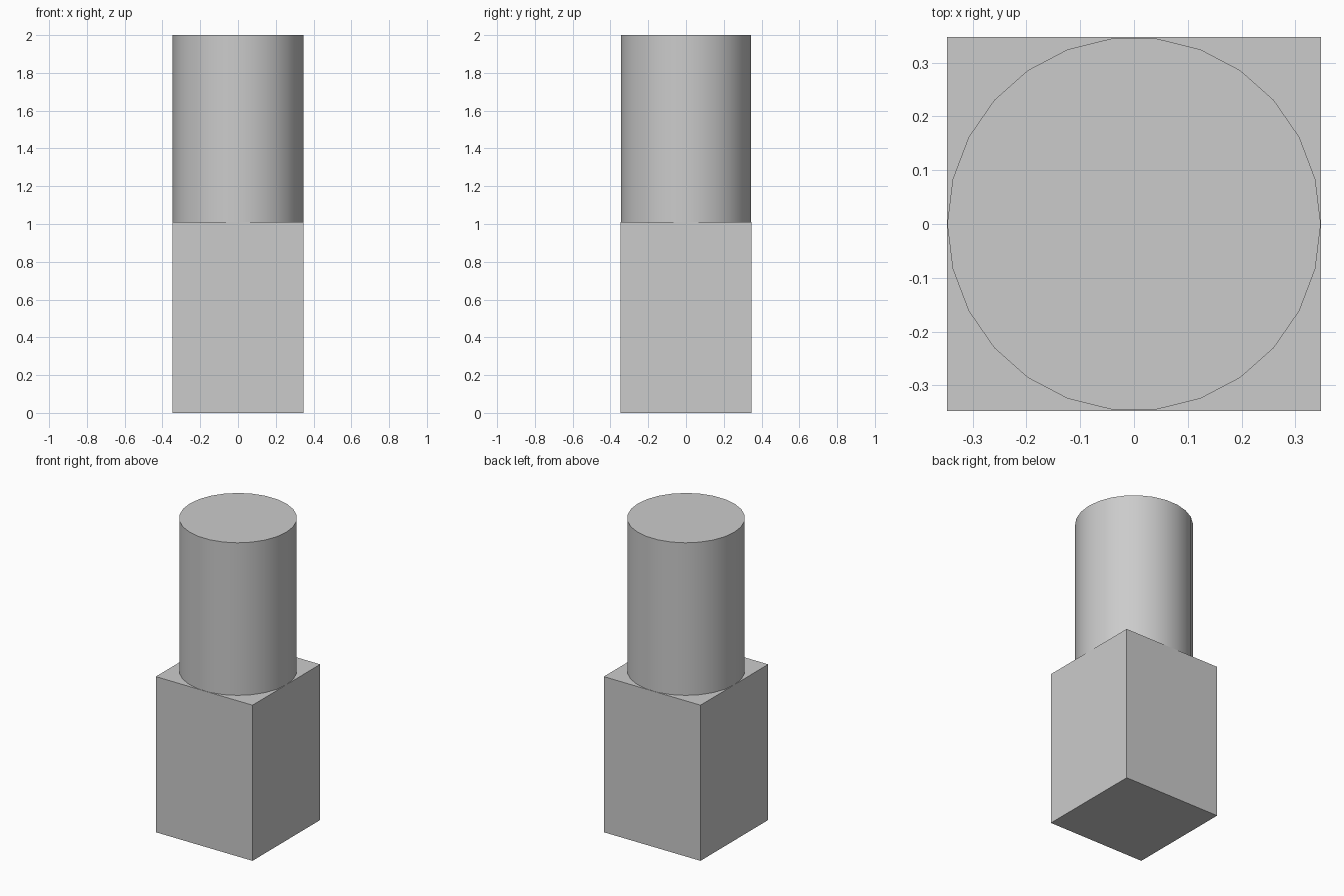
import bpy
import math

HALF = 0.347      # half width of the block, radius of the column
JOINT = 1.01      # height where the column meets the block
TOP = 2.0

default = bpy.data.objects.get("Cube")
if default:
    bpy.data.objects.remove(default, do_unlink=True)

# Plain grey for both parts
grey = bpy.data.materials.new("plain_grey")
grey.use_nodes = True
colour = (0.6, 0.6, 0.6, 1.0)
grey.diffuse_color = colour
grey.node_tree.nodes["Principled BSDF"].inputs["Base Color"].default_value = colour


def finish(name):
    obj = bpy.context.object
    obj.name = name
    obj.data.name = name
    obj.data.materials.append(grey)
    return obj


# Square base block
bpy.ops.mesh.primitive_cube_add(size=1, location=(0, 0, JOINT / 2))
base = finish("base_block")
base.scale = (2 * HALF, 2 * HALF, JOINT)
bpy.ops.object.transform_apply(location=False, rotation=False, scale=True)

# Round column, with a vertex on the x axis
bpy.ops.mesh.primitive_cylinder_add(
    vertices=26, radius=HALF, depth=TOP - JOINT,
    location=(0, 0, (TOP + JOINT) / 2), rotation=(0, 0, math.pi / 2))
finish("round_column")
bpy.ops.object.transform_apply(location=False, rotation=True, scale=False)
bpy.ops.object.shade_smooth_by_angle(angle=math.radians(30))
